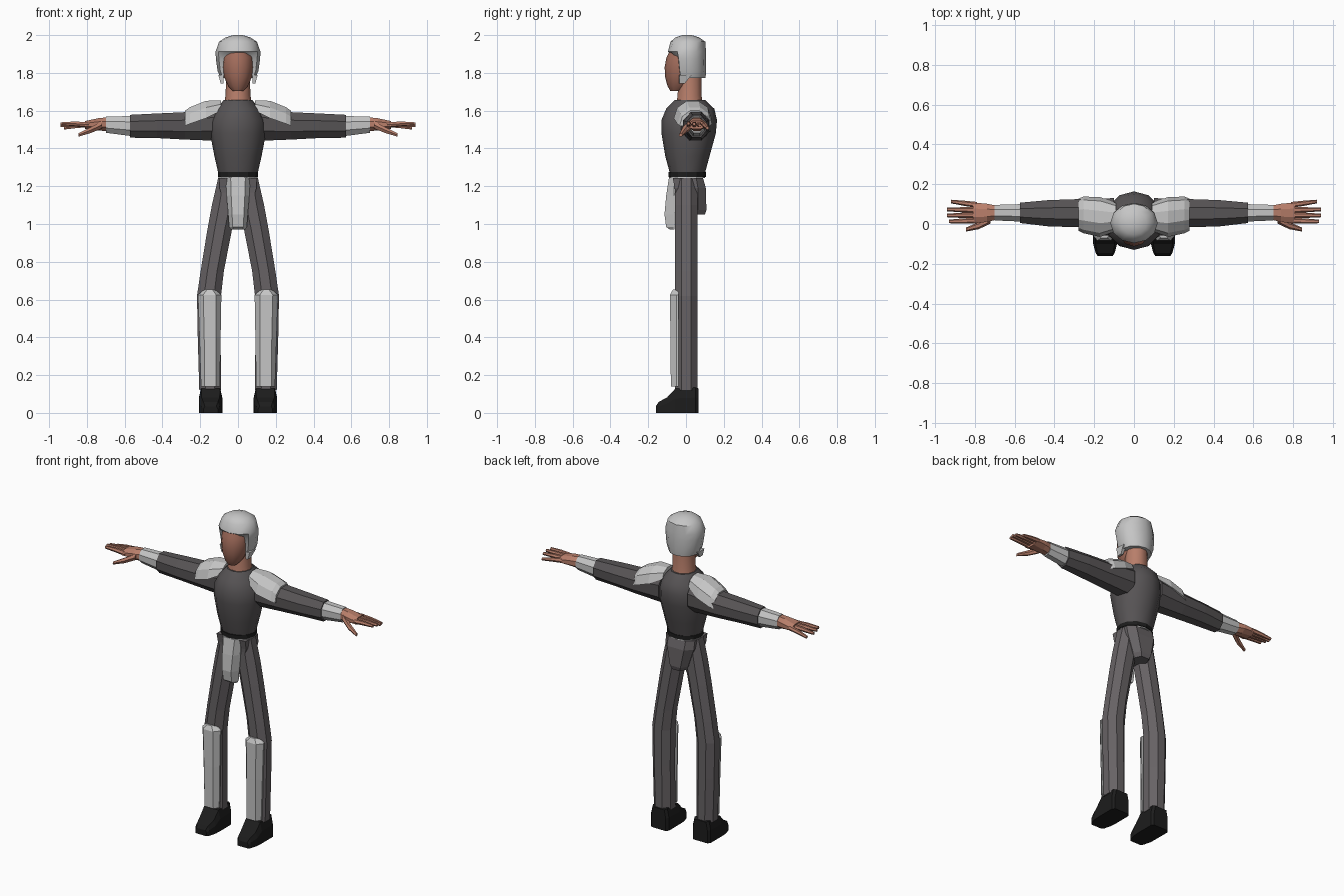
import bpy, bmesh, math

if "Cube" in bpy.data.objects:
    bpy.data.objects.remove(bpy.data.objects["Cube"])


def material(name, r, g, b):
    m = bpy.data.materials.new(name)
    m.diffuse_color = (r, g, b, 1)
    m.use_nodes = True
    m.node_tree.nodes["Principled BSDF"].inputs["Base Color"].default_value = m.diffuse_color
    return m


LIGHT = material("light grey armour", 0.56, 0.56, 0.56)
DARK = material("dark grey cloth", 0.095, 0.088, 0.091)
TROUSER = material("trouser grey", 0.135, 0.123, 0.129)
SKIN = material("skin", 0.48, 0.21, 0.145)
FACE = material("face skin", 0.36, 0.15, 0.105)
BLACK = material("black leather", 0.012, 0.012, 0.012)


def loft(name, rings, mat, mirror=False, smooth=0):
    """Skin a list of equal-length point rings and cap both ends."""
    bm = bmesh.new()
    vs = [[bm.verts.new(p) for p in r] for r in rings]
    n = len(vs[0])
    for a, b in zip(vs, vs[1:]):
        for i in range(n):
            j = (i + 1) % n
            bm.faces.new((a[i], a[j], b[j], b[i]))
    bm.faces.new(vs[0][::-1])
    bm.faces.new(vs[-1])
    bmesh.ops.recalc_face_normals(bm, faces=bm.faces[:])
    me = bpy.data.meshes.new(name)
    bm.to_mesh(me)
    bm.free()
    me.materials.append(mat)
    if smooth:
        me.shade_smooth()
        me.set_sharp_from_angle(angle=math.radians(smooth))
    ob = bpy.data.objects.new(name, me)
    bpy.context.collection.objects.link(ob)
    if mirror:
        mod = ob.modifiers.new("mirror", 'MIRROR')
        mod.use_mirror_merge = False
    return ob


def unit(n, flat):
    """Unit polygon; flat=True turns flat sides to the axes."""
    s = 1 / math.cos(math.pi / n) if flat else 1
    o = 0.5 if flat else 0
    return [(s * math.cos(2 * math.pi * (i + o) / n),
             s * math.sin(2 * math.pi * (i + o) / n)) for i in range(n)]


def ring_z(z, x0, x1, y0, y1, n=12, flat=False, front=-9):
    return [((x0 + x1) / 2 + u * (x1 - x0) / 2,
             max(front, (y0 + y1) / 2 + v * (y1 - y0) / 2), z) for u, v in unit(n, flat)]


def ring_x(x, y0, y1, z0, z1, n=8, flat=False):
    return [(x, (y0 + y1) / 2 + u * (y1 - y0) / 2,
             (z0 + z1) / 2 + v * (z1 - z0) / 2) for u, v in unit(n, flat)]


def plate(z, cx, w, yf, yb, k=0.6):
    return [(cx - w, yb, z), (cx - w, yb - 0.01, z), (cx - w * k, yf, z),
            (cx + w * k, yf, z), (cx + w, yb - 0.01, z), (cx + w, yb, z)]


# Torso, belt and waistband
loft("torso", [ring_z(z, -w, w, a, b) for z, w, a, b in [
    (1.25, .10, -.08, .095), (1.36, .125, -.11, .125), (1.48, .148, -.13, .158),
    (1.55, .145, -.13, .164), (1.61, .115, -.105, .15), (1.657, .075, -.06, .10)]],
    DARK, smooth=40)
loft("belt", [ring_z(z, -.107, .107, -.092, .105) for z in (1.25, 1.274)], BLACK)
loft("waistband", [ring_z(z, -.102, .102, -.09, .10) for z in (1.243, 1.25)], LIGHT)

# Hips with the rear seat, and the front panel
loft("hips", [
    [(-w, a, z), (w, a, z), (w, b * .6, z), (w * .6, b, z), (-w * .6, b, z), (-w, b * .6, z)]
    for z, w, a, b in [(1.05, .045, -.04, .10), (1.075, .06, -.05, .108),
                       (1.19, .098, -.06, .105), (1.244, .10, -.07, .09)]], TROUSER)
loft("front_panel", [plate(z, 0, w, f, b) for z, w, f, b in [
    (.97, .04, -.085, -.06), (.985, .047, -.105, -.06), (1.05, .052, -.114, -.06),
    (1.15, .06, -.105, -.055), (1.247, .065, -.09, -.05)]], LIGHT)

# Legs, shin guards and boots
loft("legs", [ring_z(z, a, b, -.058, .06, 8, True) for z, a, b in [
    (.12, .09, .205), (.40, .092, .213), (.62, .09, .217), (.75, .075, .198),
    (.97, .032, .162), (1.10, .005, .138), (1.244, 0, .105)]], TROUSER, True)
loft("shin_guards", [plate(z, c, w, f, -.04, k) for z, c, w, f, k in [
    (.14, .146, .05, -.08, .6), (.40, .148, .056, -.083, .55),
    (.625, .15, .062, -.084, .55), (.652, .15, .03, -.07, .5)]], LIGHT, True)
loft("boots", [
    [(.145 - w, y, 0), (.145 + w, y, 0), (.145 + w, y, h * .6),
     (.145 + w * .8, y, h), (.145 - w * .8, y, h), (.145 - w, y, h * .6)]
    for y, w, h in [(-.16, .038, .035), (-.145, .048, .058), (-.10, .06, .082),
                    (-.057, .062, .128), (.05, .062, .135), (.066, .05, .13)]],
    BLACK, True)

# Arms, cuffs and shoulder pads
loft("sleeves", [ring_x(*s, flat=True) for s in [
    (.10, -.03, .13, 1.44, 1.62), (.28, -.016, .125, 1.447, 1.592),
    (.43, -.012, .12, 1.455, 1.585), (.572, .005, .107, 1.457, 1.578)]], DARK, True)
loft("cuffs", [ring_x(*s, flat=True) for s in [
    (.56, .012, .10, 1.465, 1.572), (.70, .018, .096, 1.483, 1.568)]], LIGHT, True)
loft("shoulder_pads", [
    [(x, c + r * math.cos(t * math.pi / 5), z0 + (z1 - z0) * math.sin(t * math.pi / 5) / .951)
     for t in range(6)]
    for x, c, r, z0, z1 in [(.09, .035, .07, 1.60, 1.655), (.17, .035, .10, 1.56, 1.652),
                            (.255, .046, .092, 1.53, 1.618), (.28, .046, .08, 1.52, 1.60)]],
    LIGHT, True)

# Hands: palm, four fingers and thumb
loft("palms", [ring_x(*s, flat=True) for s in [
    (.69, .022, .092, 1.49, 1.565), (.74, .01, .102, 1.496, 1.56),
    (.81, .004, .108, 1.503, 1.545)]], SKIN, True)
fingers = [(.017, .013, .93, 1.532), (.044, .043, .94, 1.530),
           (.070, .073, .94, 1.522), (.096, .113, .92, 1.508)]
for i, (ya, yb, x, z) in enumerate(fingers):
    loft("finger_%d" % (i + 1), [
        ring_x(xx, y - r, y + r, zz - r, zz + r, 6) for xx, y, zz, r in [
            (.79, ya, 1.526, .015), ((.79 + x) / 2, (ya + yb) / 2, (1.53 + z) / 2, .013),
            (x, yb, z, .009)]], SKIN, True)
loft("thumbs", [ring_x(x, y - r, y + r, z - r, z + r, 6) for x, y, z, r in [
    (.72, .025, 1.525, .022), (.78, -.008, 1.497, .018), (.845, -.028, 1.471, .010)]],
    SKIN, True)

# Neck, head and helmet
loft("neck", [ring_z(z, -w, w, a, b, 10) for z, w, a, b in [
    (1.63, .075, -.055, .095), (1.68, .066, -.048, .085), (1.80, .062, -.04, .085)]],
    SKIN, smooth=40)
loft("head", [ring_z(z, -w, w, a, b) for z, w, a, b in [
    (1.703, .028, -.082, -.025), (1.73, .052, -.098, .02), (1.78, .075, -.111, .06),
    (1.83, .082, -.113, .07), (1.88, .08, -.104, .07), (1.93, .06, -.08, .06)]],
    FACE, smooth=40)
loft("helmet", [ring_z(z, -w, w, a, b, 12, False, f) for z, w, a, b, f in [
    (1.772, .092, -.07, .103, -.03), (1.81, .108, -.08, .107, -.036),
    (1.875, .117, -.088, .107, -.042), (1.912, .119, -.096, .106, -.096),
    (1.965, .10, -.082, .102, -.082), (1.988, .065, -.055, .07, -.055),
    (2.0, .025, -.02, .03, -.02)]], LIGHT, smooth=40)
loft("cheek_guards", [
    [(.078, -.038, z), (.104 - d, -.034, z), (.104 - d, b, z), (.078, b, z)]
    for z, d, b in [(1.745, .012, -.005), (1.79, 0, .03)]], LIGHT, True)
